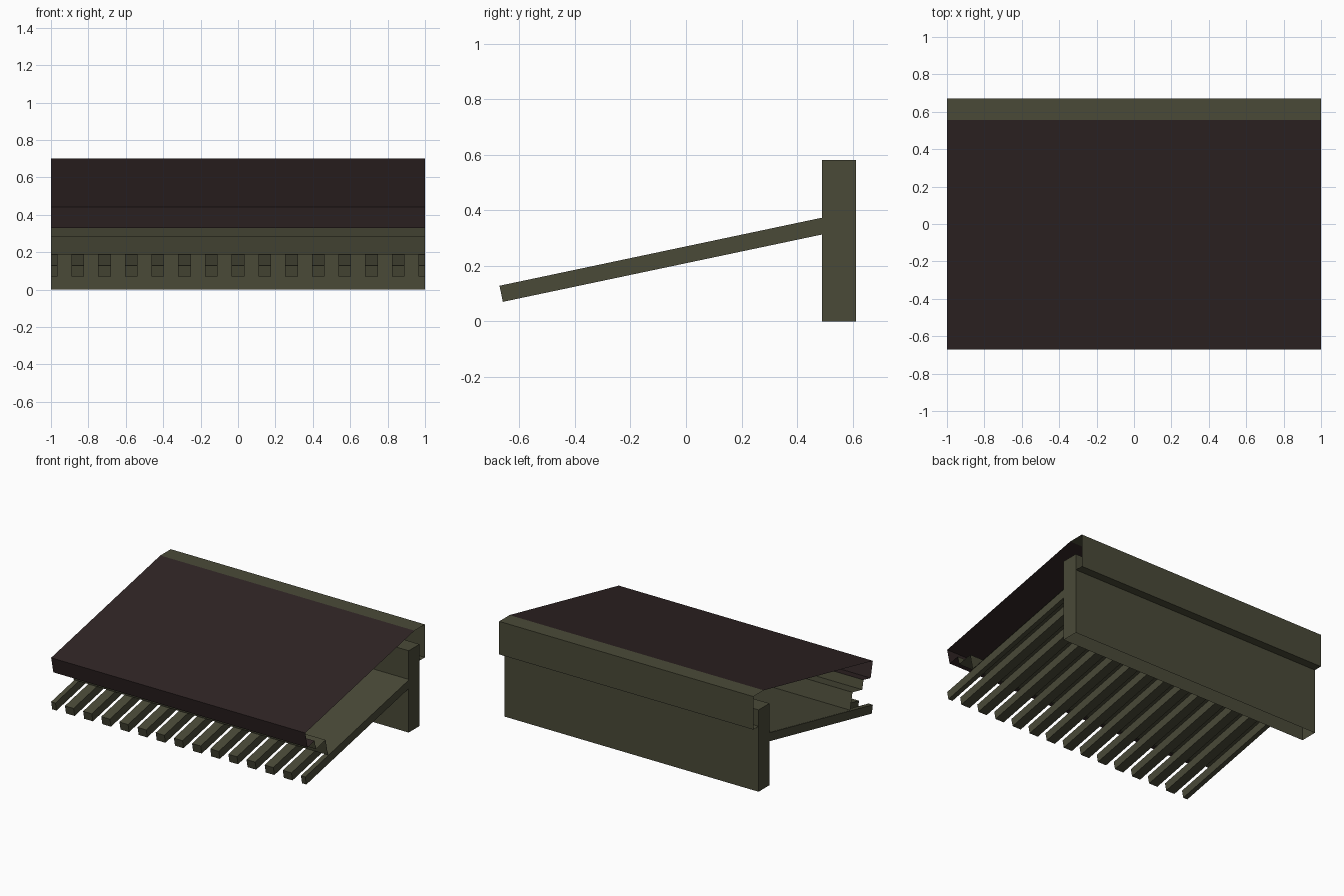
import bpy, bmesh

if "Cube" in bpy.data.objects:
    bpy.data.objects.remove(bpy.data.objects["Cube"])

def material(name, rgb):
    m = bpy.data.materials.new(name)
    m.diffuse_color = (*rgb, 1)
    m.use_nodes = True
    m.node_tree.nodes["Principled BSDF"].inputs["Base Color"].default_value = m.diffuse_color
    return m

ROOF = material("dark brown roofing", (0.029, 0.018, 0.018))
WOOD = material("olive timber", (0.068, 0.068, 0.039))
SLOPE = 0.211          # shared pitch of roof and rafters
EAVE = -0.672

def extrude(name, profile, x0, x1, mat, closed=False, skip=()):
    """Extrude a (y, z) profile along x: open sheet, or capped solid."""
    bm = bmesh.new()
    a = [bm.verts.new((x0, y, z)) for y, z in profile]
    b = [bm.verts.new((x1, y, z)) for y, z in profile]
    n = len(profile)
    for i in range(n if closed else n - 1):
        if i not in skip:
            j = (i + 1) % n
            bm.faces.new((a[i], a[j], b[j], b[i]))
    if closed:
        bm.faces.new(a[::-1])
        bm.faces.new(b)
        bmesh.ops.recalc_face_normals(bm, faces=bm.faces)
    me = bpy.data.meshes.new(name)
    bm.to_mesh(me)
    bm.free()
    me.materials.append(mat)
    ob = bpy.data.objects.new(name, me)
    bpy.context.collection.objects.link(ob)
    return ob

# Roof sheet with tilted eave fascia and return
extrude("roof_sheet", [(0.555, 0.70), (EAVE, 0.441), (-0.647, 0.328), (-0.567, 0.345)], 1, -1, ROOF)

# Stepped frieze under the eave, continuing as the deck over the rafters
extrude("frieze_and_deck", [(-0.567, 0.345), (-0.553, 0.281), (-0.443, 0.304),
                            (-0.417, 0.187), (0.49, 0.378)], 1, -1, WOOD)

# Ridge cap: flat top, back board and soffit
extrude("ridge_cap", [(0.61, 0.465), (0.672, 0.465), (0.672, 0.70), (0.555, 0.70)], 1, -1, WOOD)

# Back wall, open underneath
extrude("back_wall", [(0.49, 0), (0.612, 0), (0.612, 0.582), (0.49, 0.582)],
        -1, 1, WOOD, closed=True, skip=(0,))

# Row of sloping rafters; the end ones are cut in half at the module edge
top = 0.128
rafter = [(EAVE, top), (-0.66, 0.07), (0.49, 0.07 + SLOPE * 1.15), (0.49, top + SLOPE * (0.49 - EAVE))]
for i in range(15):
    x = -1 + i * 2 / 14
    extrude(f"rafter_{i + 1}", rafter, max(-1, x - 0.034), min(1, x + 0.034), WOOD, closed=True)
